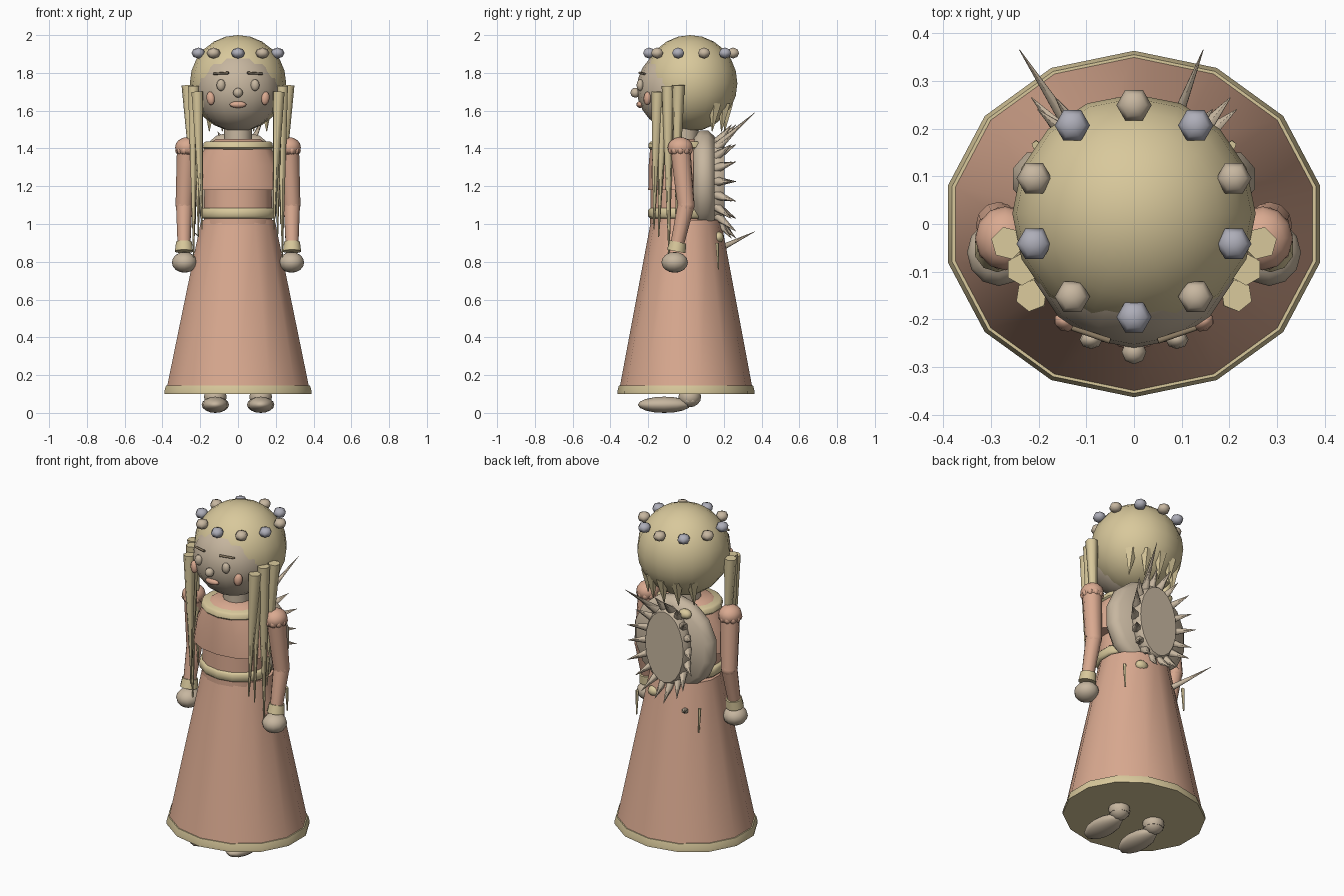
import bpy, math
from mathutils import Vector, Matrix

if "Cube" in bpy.data.objects:
    bpy.data.objects.remove(bpy.data.objects["Cube"])


def material(name, rgb):
    m = bpy.data.materials.new(name)
    m.diffuse_color = (*rgb, 1)
    m.use_nodes = True
    m.node_tree.nodes["Principled BSDF"].inputs["Base Color"].default_value = m.diffuse_color
    return m


STRAW = material("straw yellow", (0.69, 0.58, 0.33))
CLOTH = material("dusty rose", (0.70, 0.40, 0.28))
TAN = material("warm tan", (0.57, 0.47, 0.35))
GREY = material("pale grey", (0.42, 0.42, 0.48))
BROWN = material("brown", (0.25, 0.19, 0.12))


def finish(name, mat, angle=50):
    o = bpy.context.object
    o.name = name
    o.data.materials.clear()
    o.data.materials.append(mat)
    bpy.ops.object.shade_smooth_by_angle(angle=math.radians(angle))
    return o


def ball(name, loc, size, mat, seg=12, rings=8, rot=(0, 0, 0)):
    bpy.ops.mesh.primitive_uv_sphere_add(segments=seg, ring_count=rings, radius=1,
                                         location=loc, rotation=rot)
    bpy.context.object.scale = size
    return finish(name, mat, 65)


def taper(name, a, b, r1, r2, mat, seg=10):
    """Cone or tube running from point a to point b."""
    a, b = Vector(a), Vector(b)
    bpy.ops.mesh.primitive_cone_add(vertices=seg, radius1=r1, radius2=r2, depth=(b - a).length,
                                    location=(a + b) / 2)
    o = bpy.context.object
    o.rotation_euler = (b - a).to_track_quat('Z', 'Y').to_euler()
    return finish(name, mat, 65 if seg < 9 else 50)


def lathe(name, profile, mat, seg=14, y=0.0):
    """Closed stack of oval rings, each given as (x radius, y radius, height)."""
    verts, faces = [], []
    for rx, ry, z in profile:
        for i in range(seg):
            t = 2 * math.pi * i / seg
            verts.append((rx * math.sin(t), y + ry * math.cos(t), z))
    for k in range(len(profile) - 1):
        for i in range(seg):
            j = (i + 1) % seg
            faces.append((k * seg + j, k * seg + i, (k + 1) * seg + i, (k + 1) * seg + j))
    faces.append(tuple(range(seg)))
    n = (len(profile) - 1) * seg
    faces.append(tuple(reversed(range(n, n + seg))))
    me = bpy.data.meshes.new(name)
    me.from_pydata(verts, [], faces)
    o = bpy.data.objects.new(name, me)
    bpy.context.collection.objects.link(o)
    bpy.ops.object.select_all(action='DESELECT')
    o.select_set(True)
    bpy.context.view_layer.objects.active = o
    return finish(name, mat)


def plate(name, y0, y1, rx, rz, z, mat, seg, bevel=0.0):
    """Upright oval disc with chamfered rims, facing the back."""
    o = lathe(name, [(rx - bevel, rz - bevel, 0), (rx, rz, (y1 - y0) * 0.3),
                     (rx, rz, (y1 - y0) * 0.7), (rx - bevel, rz - bevel, y1 - y0)], mat, seg)
    o.matrix_world = Matrix.Translation((0, y0, z)) @ Matrix.Rotation(-math.pi / 2, 4, 'X')
    return o


# Dress: skirt, hem, torso, bodice, belt and collar
lathe("skirt", [(0.385, 0.35, 0.14), (0.20, 0.185, 1.02)], CLOTH)
lathe("hem", [(0.40, 0.363, 0.10), (0.40, 0.363, 0.115), (0.391, 0.355, 0.145)], STRAW)
lathe("torso", [(0.185, 0.16, 1.0), (0.18, 0.155, 1.42)], CLOTH, y=-0.03)
lathe("bodice", [(0.25, 0.17, 1.18), (0.225, 0.168, 1.31), (0.18, 0.16, 1.40)], CLOTH, y=-0.03)
lathe("belt", [(0.195, 0.17, 1.03), (0.205, 0.18, 1.04), (0.205, 0.18, 1.075),
               (0.195, 0.17, 1.085)], STRAW, y=-0.02)
lathe("collar", [(0.18, 0.16, 1.395), (0.19, 0.17, 1.405), (0.187, 0.167, 1.428),
                 (0.175, 0.155, 1.437)], STRAW, y=-0.03)
lathe("collar_top", [(0.165, 0.145, 1.42), (0.12, 0.11, 1.45)], CLOTH, y=-0.03)

# Head, hair cap and neck
taper("neck", (0, -0.01, 1.42), (0, -0.01, 1.56), 0.075, 0.075, TAN, 12)
ball("head", (0, -0.035, 1.715), (0.225, 0.225, 0.225), TAN, 16, 12)
ball("hair_cap", (0, 0.022, 1.745), (0.255, 0.25, 0.255), STRAW, 16, 12)

# Face
ball("nose", (0, -0.268, 1.695), (0.026, 0.026, 0.026), TAN, 8, 6)
ball("mouth", (0, -0.243, 1.632), (0.045, 0.02, 0.018), CLOTH, 8, 6)
for s in (-1, 1):
    ball("eye", (s * 0.09, -0.242, 1.735), (0.024, 0.02, 0.031), TAN, 8, 6)
    ball("cheek", (s * 0.145, -0.205, 1.665), (0.024, 0.02, 0.036), CLOTH, 8, 6,
         (0, s * 0.15, s * 0.5))
    taper("eyebrow", (s * 0.05, -0.245, 1.80), (s * 0.13, -0.218, 1.785 + 0.01), 0.007, 0.006,
          BROWN, 6)

# Flower crown
for i in range(10):
    t = 2 * math.pi * i / 10
    ball("crown_flower", (0.22 * math.sin(t), 0.027 + 0.222 * math.cos(t), 1.905),
         (0.037, 0.037, 0.029), GREY if i % 2 else TAN, 6, 4, (0, 0, math.pi / 6))

for s in (-1, 1):
    # Arms with puffed, scalloped shoulders
    sh, el, wr = (s * 0.27, -0.03, 1.40), (s * 0.285, 0.0, 1.10), (s * 0.286, -0.045, 0.90)
    ball("shoulder_puff", (s * 0.27, -0.03, 1.405), (0.063, 0.067, 0.055), CLOTH)
    for i in range(10):
        t = 2 * math.pi * i / 10
        ball("shoulder_scallop", (sh[0] + 0.047 * math.cos(t), sh[1] + 0.05 * math.sin(t), 1.39),
             (0.018, 0.018, 0.022), CLOTH, 6, 4)
    taper("upper_sleeve", sh, el, 0.054, 0.046, CLOTH)
    ball("elbow", el, (0.046, 0.046, 0.046), CLOTH)
    taper("lower_sleeve", el, wr, 0.045, 0.036, CLOTH)
    taper("cuff", (s * 0.286, -0.042, 0.905), (s * 0.286, -0.052, 0.855), 0.044, 0.05, STRAW)
    ball("hand", (s * 0.283, -0.06, 0.797), (0.067, 0.07, 0.055), TAN)
    # Legs and feet
    taper("leg", (s * 0.12, 0.02, 0.06), (s * 0.12, 0.02, 0.20), 0.055, 0.055, TAN)
    ball("ankle", (s * 0.12, 0.02, 0.085), (0.06, 0.06, 0.055), TAN)
    ball("foot", (s * 0.12, -0.115, 0.043), (0.072, 0.14, 0.043), TAN)
    # Long hanging locks beside the face
    for a, b, r in (((0.215, -0.15, 1.70), (0.19, -0.17, 0.97), 0.034),
                    ((0.235, -0.095, 1.73), (0.235, -0.09, 0.82), 0.034),
                    ((0.265, -0.04, 1.735), (0.225, -0.05, 1.0), 0.035),
                    ((0.21, -0.12, 1.62), (0.21, -0.145, 0.93), 0.026)):
        taper("side_lock", (s * a[0], a[1], a[2]), (s * b[0], b[1], b[2]), r, 0.003, STRAW, 6)
    # Thin lock tips below the shell
    taper("back_lock_tip", (s * 0.205, 0.165, 0.90), (s * 0.205, 0.172, 0.76), 0.010, 0.004,
          STRAW, 5)

# Short pointed locks at the nape
for k in range(-2, 3):
    t = k * 0.42
    x, y = 0.2 * math.sin(t), 0.02 + 0.2 * math.cos(t)
    taper("nape_lock", (x, y, 1.64), (x * 1.02, y - 0.015, 1.49), 0.036, 0.002, STRAW, 5)

# Shell carried on the back: broad plate, outer plate, rim spikes
plate("shell_base", 0.04, 0.15, 0.26, 0.27, 1.225, TAN, 14, 0.03)
plate("shell_outer", 0.13, 0.205, 0.14, 0.225, 1.225, TAN, 20, 0.015)
for i in range(18):
    t = 2 * math.pi * (i + 0.5) / 18
    c, d = math.sin(t), math.cos(t)
    tip = 0.265 if i % 2 else 0.24
    taper("shell_spike", (0.125 * c, 0.165, 1.225 + 0.21 * d),
          (0.215 * c, tip, 1.225 + 0.305 * d), 0.027, 0.001, TAN, 6)
taper("long_spike_upper", (0.07, 0.17, 1.42), (0.145, 0.365, 1.59), 0.018, 0.001, TAN, 6)
taper("long_spike_lower", (-0.12, 0.18, 0.98 - 0.11), (-0.24, 0.365, 0.96), 0.018, 0.001, TAN, 6)
ball("shell_knob", (-0.10, 0.15, 1.43), (0.04, 0.03, 0.028), STRAW, 8, 6)
ball("shell_knob", (0.09, 0.17, 0.93), (0.04, 0.03, 0.03), STRAW, 8, 6)
